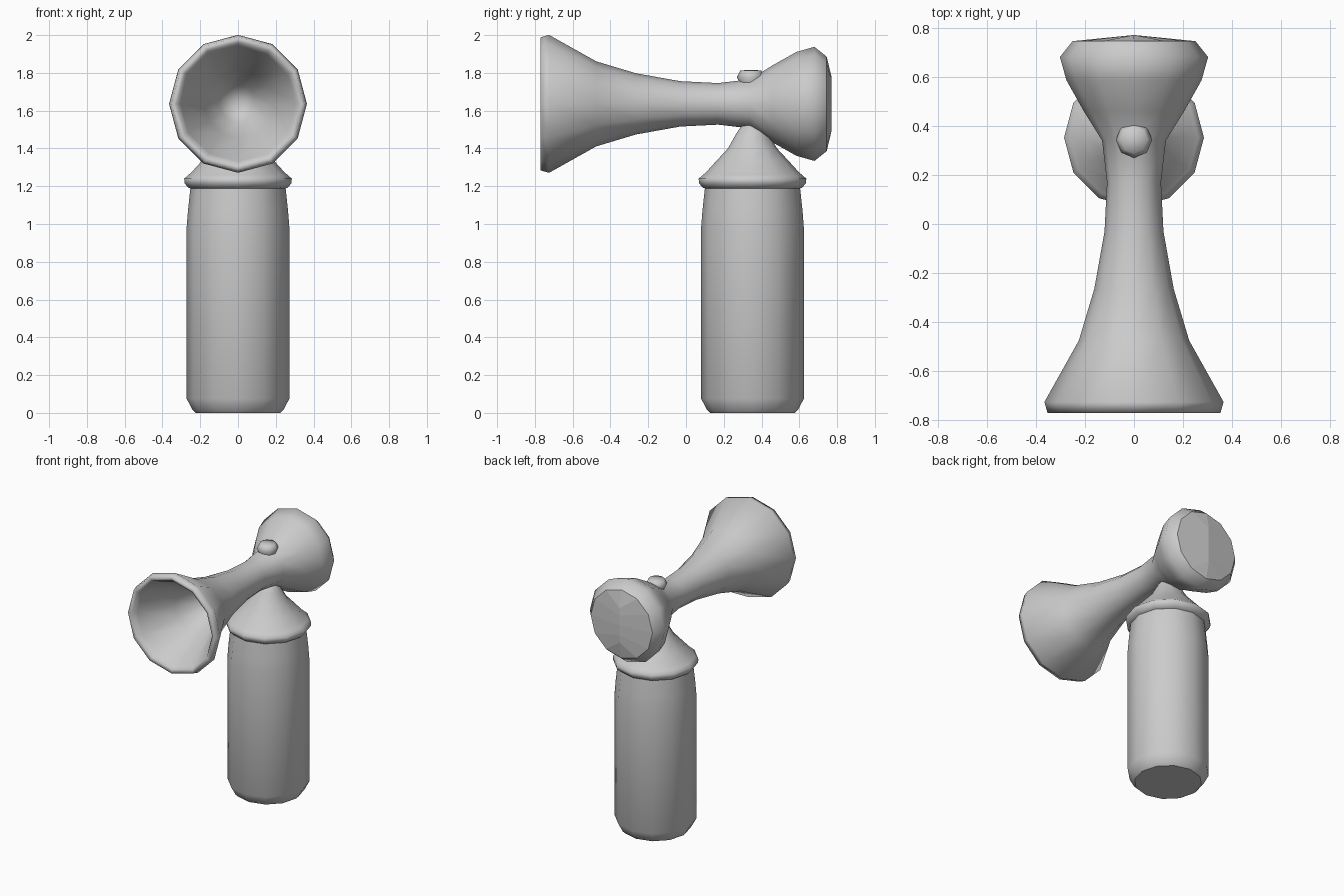
import bpy, bmesh, math
from mathutils import Matrix

cube = bpy.data.objects.get("Cube")
if cube:
    bpy.data.objects.remove(cube, do_unlink=True)

grey = bpy.data.materials.new("plain grey")
grey.use_nodes = True
colour = (0.6, 0.6, 0.6, 1)
grey.diffuse_color = colour
grey.node_tree.nodes["Principled BSDF"].inputs["Base Color"].default_value = colour


def lathe(name, profile, centre, sides=12, along_y=False, ridge=None, flat_below=None):
    """Revolve (radius, height) points; the last point may be squeezed to a ridge."""
    bm = bmesh.new()
    rings = []
    for i, (r, h) in enumerate(profile):
        squeeze = 0 if ridge and i == len(profile) - 1 else 1
        rings.append([bm.verts.new((squeeze * r * math.cos(a), r * math.sin(a), h))
                      for a in (math.tau * k / sides for k in range(sides))])
    flat = set()
    for i, (low, high) in enumerate(zip(rings, rings[1:])):
        for k in range(sides):
            n = (k + 1) % sides
            face = bm.faces.new((low[k], low[n], high[n], high[k]))
            face.smooth = not (ridge and i == len(rings) - 2)
    if flat_below is not None:
        bm.faces.new(rings[0][::-1]).smooth = False
    bmesh.ops.remove_doubles(bm, verts=bm.verts, dist=0.0005)
    bmesh.ops.recalc_face_normals(bm, faces=bm.faces)
    if along_y:
        # the lathe axis +z becomes +y
        bmesh.ops.transform(bm, matrix=Matrix.Rotation(-math.pi / 2, 4, 'X'), verts=bm.verts)
    mesh = bpy.data.meshes.new(name)
    bm.to_mesh(mesh)
    bm.free()
    mesh.materials.append(grey)
    obj = bpy.data.objects.new(name, mesh)
    obj.location = centre
    bpy.context.collection.objects.link(obj)
    return obj


# Horn: hollow mouth, rolled rim, slim throat, flared back housing with flat cap
lathe("horn", [
    (0, -0.22), (0.1, -0.3), (0.18, -0.47), (0.305, -0.73), (0.325, -0.762),
    (0.352, -0.77), (0.365, -0.725), (0.225, -0.475), (0.162, -0.265),
    (0.12, -0.03), (0.11, 0.17), (0.13, 0.34), (0.205, 0.46),
    (0.275, 0.585), (0.302, 0.68), (0.25, 0.745), (0.145, 0.77),
], (0, 0, 1.636), along_y=True, ridge=True)

# Gas can with rounded shoulder and base
lathe("can", [
    (0.225, 0), (0.24, 0.015), (0.272, 0.075), (0.272, 0.98), (0.265, 1.07), (0.252, 1.19),
], (0, 0.352, 0), flat_below=True)

# Collar and cone joining the can to the horn
lathe("collar_cone", [
    (0.24, 1.185), (0.262, 1.192), (0.283, 1.215), (0.285, 1.24), (0.262, 1.26),
    (0.245, 1.275), (0.195, 1.33), (0.13, 1.4), (0.085, 1.48),
    (0.045, 1.54), (0, 1.555),
], (0, 0.352, 0), flat_below=True)

# Push button on top
lathe("button", [
    (0.05, 1.73), (0.074, 1.778), (0.055, 1.813), (0, 1.816),
], (0, 0.343, 0), sides=8)
